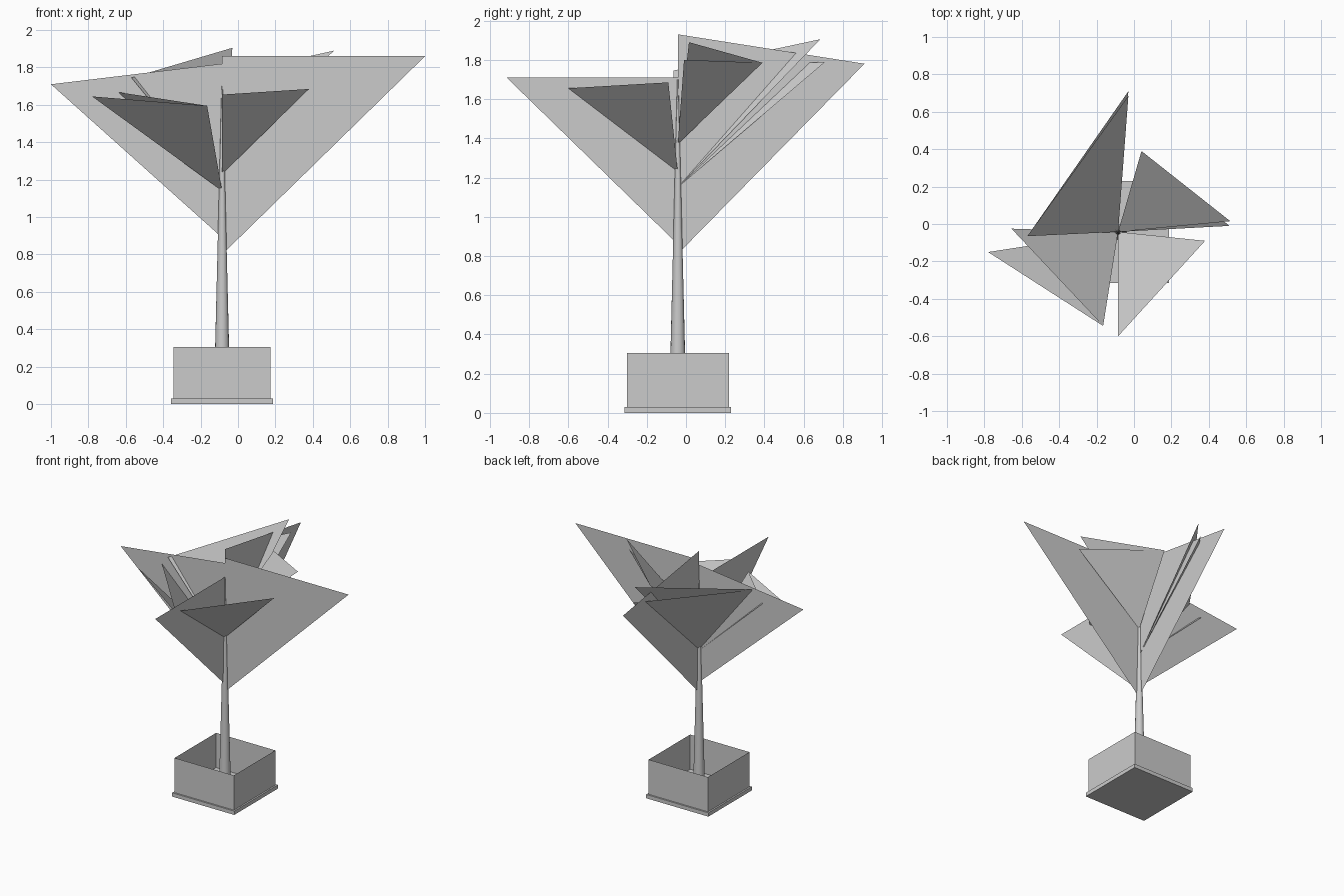
import bpy, bmesh
from mathutils import Vector

if "Cube" in bpy.data.objects:
    bpy.data.objects.remove(bpy.data.objects["Cube"], do_unlink=True)

CX, CY = -0.085, -0.042   # trunk and planter axis

grey = bpy.data.materials.new("plain grey")
grey.use_nodes = True
grey.diffuse_color = (0.6, 0.6, 0.6, 1)
grey.node_tree.nodes["Principled BSDF"].inputs["Base Color"].default_value = (0.6, 0.6, 0.6, 1)


def finish(name, bm):
    mesh = bpy.data.meshes.new(name)
    bm.to_mesh(mesh)
    bm.free()
    mesh.materials.append(grey)
    obj = bpy.data.objects.new(name, mesh)
    bpy.context.collection.objects.link(obj)
    return obj


def box(name, width, z0, z1, open_top=False):
    bm = bmesh.new()
    bmesh.ops.create_cube(bm, size=1)
    bmesh.ops.scale(bm, vec=(width, width, z1 - z0), verts=bm.verts)
    bmesh.ops.translate(bm, vec=(CX, CY, (z0 + z1) / 2), verts=bm.verts)
    if open_top:
        lid = [f for f in bm.faces if f.normal.z > 0.5]
        bmesh.ops.delete(bm, geom=lid, context="FACES_ONLY")
    return finish(name, bm)


def sail(name, *corners):
    """Thin triangular sheet, turned to face upwards."""
    bm = bmesh.new()
    face = bm.faces.new([bm.verts.new(c) for c in corners])
    face.normal_update()
    if face.normal.z < 0:
        face.normal_flip()
    return finish(name, bm)


# Planter: base plate and open box
box("planter_base", 0.545, 0, 0.03)
box("planter_box", 0.52, 0.03, 0.305, open_top=True)

# Tapered trunk
bm = bmesh.new()
bmesh.ops.create_cone(bm, cap_ends=True, segments=16, radius1=0.044,
                      radius2=0.003, depth=1.67)
bmesh.ops.translate(bm, vec=(CX, CY, 0.03 + 1.67 / 2), verts=bm.verts)
trunk = finish("trunk", bm)
bpy.context.view_layer.objects.active = trunk
trunk.select_set(True)
bpy.ops.object.shade_smooth_by_angle()
trunk.select_set(False)

# Upright sails: name, outer tip, inner top height, foot height
for name, tip, top, foot in [
    ("right_upright_sail", (-1, CY, 1.71), 1.82, 0.89),
    ("left_upright_sail", (1, CY, 1.86), 1.86, 0.80),
    ("front_upright_sail", (CX, -0.915, 1.71), 1.71, 0.86),
    ("back_upright_sail", (CX, 0.91, 1.78), 1.93, 0.81),
]:
    sail(name, (CX, CY, foot), tip, (CX, CY, top))

# Slanted sails: each group shares a foot and one tip
for name, foot, shared, tips in [
    ("front_right_sail", 1.14, (-0.165, -0.545, 1.595),
     [(-0.78, -0.15, 1.645), (-0.655, -0.025, 1.67)]),
    ("front_left_sail", 1.23, (CX, -0.6, 1.655), [(0.38, -0.09, 1.685)]),
    ("back_right_sail", 1.15, (-0.57, -0.065, 1.745),
     [(-0.03, 0.685, 1.905), (-0.03, 0.71, 1.79)]),
    ("back_left_sail", 1.37, (0.04, 0.39, 1.785),
     [(0.515, 0.015, 1.89), (0.51, -0.01, 1.80)]),
]:
    for i, tip in enumerate(tips):
        sail(f"{name}_{i + 1}", (CX, CY, foot), shared, tip)
